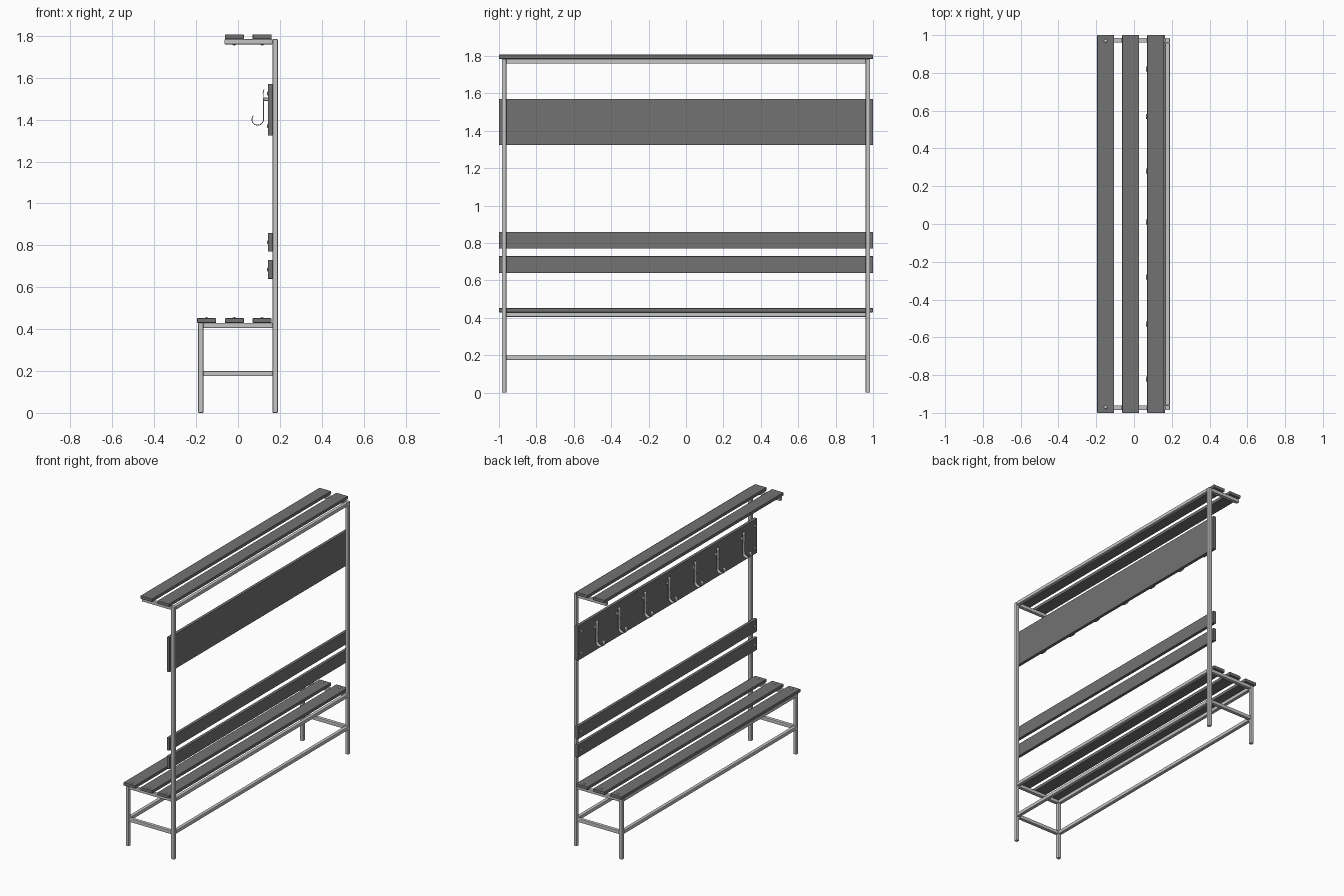
import bpy, bmesh, math
from mathutils import Matrix, Vector

cube = bpy.data.objects.get("Cube")
if cube:
    bpy.data.objects.remove(cube, do_unlink=True)


def material(name, value):
    mat = bpy.data.materials.new(name)
    mat.use_nodes = True
    colour = (value, value, value, 1)
    mat.diffuse_color = colour
    mat.node_tree.nodes["Principled BSDF"].inputs["Base Color"].default_value = colour
    return mat


SLAT = material("dark grey slat", 0.17)
STEEL = material("light grey steel", 0.56)


def finish(name, bm, mat):
    bmesh.ops.recalc_face_normals(bm, faces=bm.faces)
    mesh = bpy.data.meshes.new(name)
    bm.to_mesh(mesh)
    bm.free()
    mesh.materials.append(mat)
    obj = bpy.data.objects.new(name, mesh)
    bpy.context.collection.objects.link(obj)
    return obj


def box(name, xs, ys, zs, mat, bevel):
    lo, hi = Vector((xs[0], ys[0], zs[0])), Vector((xs[1], ys[1], zs[1]))
    bm = bmesh.new()
    place = Matrix.Translation((lo + hi) / 2) @ Matrix.Diagonal((*(hi - lo), 1))
    bmesh.ops.create_cube(bm, size=1, matrix=place)
    obj = finish(name, bm, mat)
    mod = obj.modifiers.new("soft edges", "BEVEL")
    mod.width = bevel
    mod.segments = 2
    return obj


def screw(name, at, direction):
    # shallow domed head facing the given direction
    bm = bmesh.new()
    bmesh.ops.create_uvsphere(bm, u_segments=12, v_segments=8, radius=0.009)
    turn = Vector((0, 0, 1)).rotation_difference(Vector(direction)).to_matrix().to_4x4()
    bm.transform(Matrix.Translation(at) @ turn @ Matrix.Diagonal((1, 1, 0.55, 1)))
    for f in bm.faces:
        f.smooth = True
    return finish(name, bm, STEEL)


T = 0.025                     # tube thickness
BACK, FRONT = 0.165, -0.19    # tube positions in depth
END = 0.985                   # outer end of the frame
SEAT, LOW, SHELF = 0.43, 0.2, 1.785


def tube(name, xs, ys, zs):
    return box(name, xs, ys, zs, STEEL, 0.004)


# End frames: posts, legs and cross bars
for side, s in (("left", 1), ("right", -1)):
    ys = sorted((s * END, s * (END - T)))
    tube(side + "_back_post", (BACK, BACK + T), ys, (0, SHELF))
    tube(side + "_front_leg", (FRONT, FRONT + T), ys, (0, SEAT))
    tube(side + "_seat_bearer", (FRONT + T, BACK), ys, (SEAT - T, SEAT))
    tube(side + "_lower_bar", (FRONT + T, BACK), ys, (LOW - T, LOW))
    tube(side + "_shelf_arm", (-0.065, BACK), ys, (SHELF - T, SHELF))

# Long rails between the end frames
inner = (T - END, END - T)
for name, x, top in (("back_seat_rail", BACK, SEAT), ("front_seat_rail", FRONT, SEAT),
                     ("back_lower_rail", BACK, LOW), ("front_lower_rail", FRONT, LOW),
                     ("shelf_rail", BACK, SHELF)):
    tube(name, (x, x + T), inner, (top - T, top))


# Slats and hook board
def slat(name, xs, zs):
    return box(name, xs, (-1, 1), zs, SLAT, 0.002)


YS = (-0.97, 0.97)
for i in range(3):
    x = -0.195 + i * 0.1325
    slat(f"seat_slat_{i + 1}", (x, x + 0.09), (SEAT, SEAT + 0.022))
    for y in YS:
        screw("seat_screw", (x + 0.045, y, SEAT + 0.022), (0, 0, 1))
    if i:
        slat(f"shelf_slat_{i}", (x, x + 0.09), (SHELF, SHELF + 0.022))
        for y in YS:
            screw("shelf_screw", (x + 0.045, y, SHELF - T), (0, 0, -1))

FACE = 0.143
for name, low, high in (("lower_back_slat", 0.64, 0.73), ("upper_back_slat", 0.77, 0.86),
                        ("hook_board", 1.325, 1.57)):
    slat(name, (FACE, BACK), (low, high))
    heights = (low + 0.045, high - 0.045) if name == "hook_board" else ((low + high) / 2,)
    for z in heights:
        for y in YS:
            screw(name + "_screw", (FACE, y, z), (-1, 0, 0))


# Coat hooks: bent flat strips with a curled lower end
def hook(name, y):
    cx, cz, r = 0.094, 1.402, 0.028
    path = [(0.124, 1.545), (0.12, 1.53), (0.122, 1.47)]
    path += [(cx + r * math.cos(a), cz - r * math.sin(a))
             for a in (math.pi * k / 12 for k in range(13))]
    path += [(0.069, 1.413), (0.074, 1.419)]
    half = 0.013
    bm = bmesh.new()
    rows = [[bm.verts.new((x, y + w, z)) for w in (-half, half)] for x, z in path]
    for a, b in zip(rows, rows[1:]):
        bm.faces.new((a[0], a[1], b[1], b[0])).smooth = True
    obj = finish(name, bm, STEEL)
    mod = obj.modifiers.new("strip thickness", "SOLIDIFY")
    mod.thickness = 0.004
    mod.offset = 0
    # spacer holding the strip off the board
    box(name + "_spacer", (0.122, FACE), (y - 0.007, y + 0.007), (1.49, 1.505), STEEL, 0.002)


for i, y in enumerate((-0.82, -0.53, -0.28, 0.01, 0.28, 0.57, 0.82)):
    hook(f"coat_hook_{i + 1}", y)
